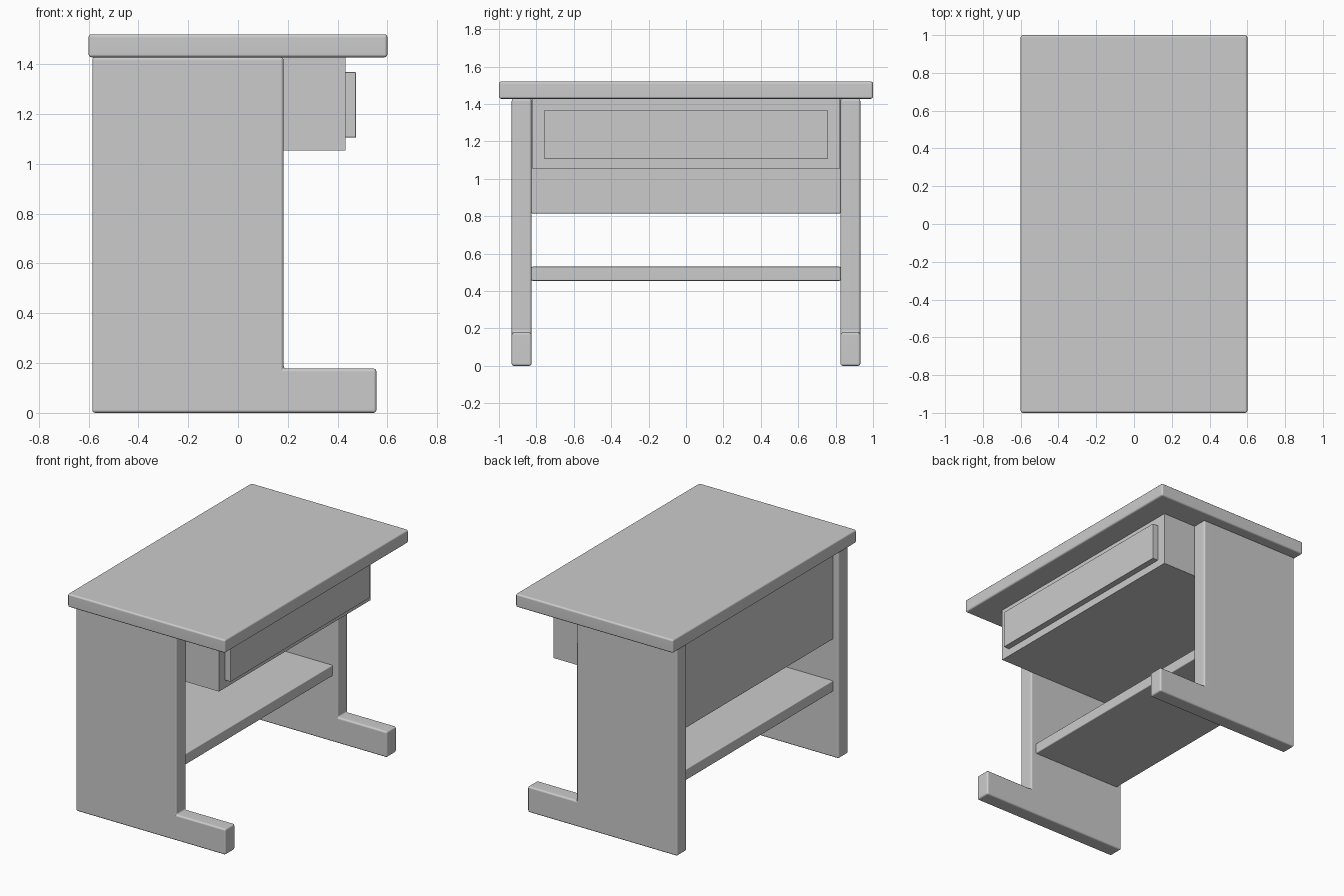
import bpy, bmesh

if "Cube" in bpy.data.objects:
    bpy.data.objects.remove(bpy.data.objects["Cube"])


def finish(name, bm, bevel):
    bmesh.ops.recalc_face_normals(bm, faces=bm.faces)
    mesh = bpy.data.meshes.new(name)
    bm.to_mesh(mesh)
    bm.free()
    ob = bpy.data.objects.new(name, mesh)
    bpy.context.collection.objects.link(ob)
    if bevel:
        mod = ob.modifiers.new("soft_edges", 'BEVEL')
        mod.width = bevel
        mod.segments = 3
        mod.limit_method = 'ANGLE'
    for p in mesh.polygons:
        p.use_smooth = bool(bevel)
    if bevel:
        wn = ob.modifiers.new("flat_shading", 'WEIGHTED_NORMAL')
        wn.keep_sharp = True
    return ob


def prism(name, profile, y0, y1, bevel=0.0):
    """Extrude an x-z profile from y0 to y1."""
    bm = bmesh.new()
    face = bm.faces.new([bm.verts.new((x, y0, z)) for x, z in profile])
    ext = bmesh.ops.extrude_face_region(bm, geom=[face])
    verts = [g for g in ext["geom"] if isinstance(g, bmesh.types.BMVert)]
    bmesh.ops.translate(bm, verts=verts, vec=(0, y1 - y0, 0))
    return finish(name, bm, bevel)


def box(name, x0, x1, half_y, z0, z1, bevel=0.0):
    return prism(name, [(x0, z0), (x1, z0), (x1, z1), (x0, z1)],
                 -half_y, half_y, bevel)


# Desk top
box("desk_top", -0.6, 0.6, 1.0, 1.428, 1.52, 0.012)

# L-shaped side panels with a forward foot
side = [(-0.585, 0.0), (0.556, 0.0), (0.556, 0.178),
        (0.183, 0.178), (0.183, 1.428), (-0.585, 1.428)]
for label, s in (("left", -1), ("right", 1)):
    prism(label + "_side_panel", side, s * 0.826, s * 0.932, 0.012)

# Back panel and lower shelf between the sides
box("back_panel", -0.545, -0.47, 0.826, 0.815, 1.428, 0.006)
box("lower_shelf", -0.545, 0.145, 0.826, 0.455, 0.53, 0.006)

# Drawer case and its raised front
box("drawer_case", -0.475, 0.432, 0.824, 1.054, 1.428)
box("drawer_front", 0.428, 0.474, 0.757, 1.106, 1.368, 0.003)
